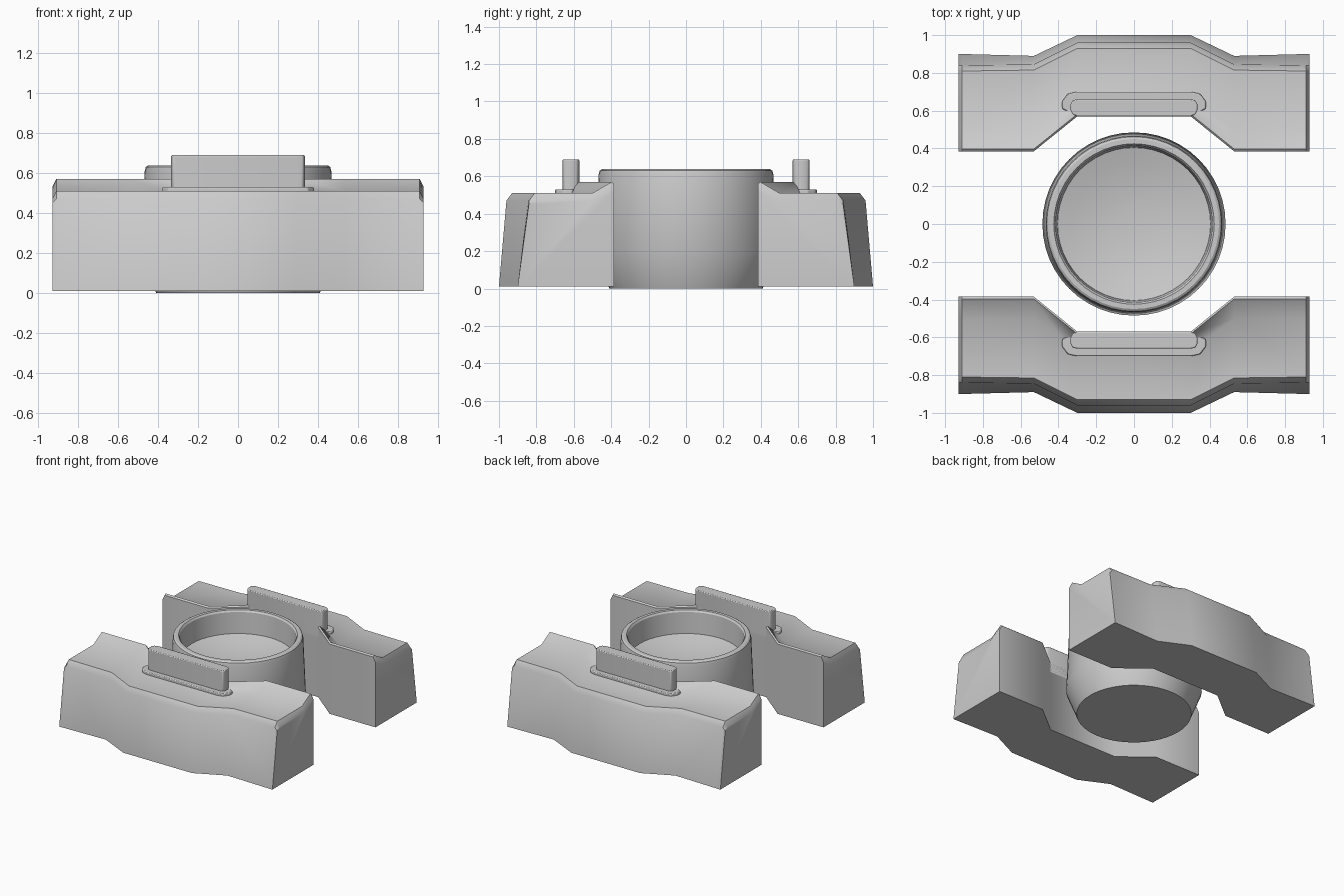
import bpy, bmesh, math

cube = bpy.data.objects.get("Cube")
if cube:
    bpy.data.objects.remove(cube, do_unlink=True)

grey = bpy.data.materials.new("plain grey")
grey.use_nodes = True
grey.diffuse_color = (0.6, 0.6, 0.6, 1)
grey.node_tree.nodes["Principled BSDF"].inputs["Base Color"].default_value = (0.6, 0.6, 0.6, 1)


def finish(name, bm, angle, bevel=0):
    """Turn a bmesh into a shaded, coloured object."""
    bmesh.ops.remove_doubles(bm, verts=bm.verts, dist=1e-5)
    bmesh.ops.recalc_face_normals(bm, faces=bm.faces)
    mesh = bpy.data.meshes.new(name)
    bm.to_mesh(mesh)
    bm.free()
    mesh.materials.append(grey)
    obj = bpy.data.objects.new(name, mesh)
    bpy.context.collection.objects.link(obj)
    if bevel:
        mod = obj.modifiers.new("soft edges", "BEVEL")
        mod.width = bevel
        mod.segments = 2
    bpy.ops.object.select_all(action="DESELECT")
    obj.select_set(True)
    bpy.context.view_layer.objects.active = obj
    bpy.ops.object.shade_smooth_by_angle(angle=math.radians(angle))
    return obj


def bridge(bm, rings, closed_loft=False):
    """Join successive closed rings of vertices with quads."""
    for a, b in zip(rings, rings[1:]):
        n = len(a)
        for i in range(n):
            j = (i + 1) % n
            bm.faces.new((a[i], a[j], b[j], b[i]))


def prism(name, outline, z0, z1, bevel):
    bm = bmesh.new()
    rings = [[bm.verts.new((x, y, z)) for x, y in outline] for z in (z0, z1)]
    bridge(bm, rings)
    for ring in rings:
        bm.faces.new(ring)
    return finish(name, bm, 35, bevel)


def side_block(name, s):
    """Waisted block lofted along x, with a raised sloping rim inside."""
    # x, foot x, inner y, foot y, outer y, top setback, drop at the end bevel
    half = [(0.93, 0.93, 0.385, 0.50, 0.90, 0.06, 0.04),
            (0.91, 0.91, 0.385, 0.50, 0.90, 0.06, 0.0),
            (0.53, 0.53, 0.385, 0.50, 0.89, 0.045, 0.0),
            (0.30, 0.38, 0.57, 0.61, 1.00, 0.04, 0.0)]
    stations = [(-1,) + h for h in half] + [(1,) + h for h in reversed(half)]
    bm = bmesh.new()
    rings = []
    for side, x, fx, yi, yf, yo, back, drop in stations:
        section = [(x, yi, 0.01), (x, yi, 0.56 - drop), (x, yi + 0.012, 0.57 - drop),
                   (fx, yf, 0.51 - drop), (x, yo - back - 0.03, 0.51 - drop),
                   (x, yo - back, 0.47 - drop / 2), (x, yo, 0.01)]
        rings.append([bm.verts.new((side * px, s * py, pz)) for px, py, pz in section])
    bridge(bm, rings)
    bm.faces.new(rings[0])
    bm.faces.new(rings[-1])
    finish(name, bm, 39.5)


def symmetric(points, s):
    """Mirror a half outline across x and place it on side s."""
    return [(x, s * y) for x, y in points] + [(-x, s * y) for x, y in reversed(points)]


for side, s in (("front", -1), ("back", 1)):
    side_block(side + "_block", s)
    # thin ledge around the upright bar
    prism(side + "_ledge", symmetric([(0.31, 0.575), (0.38, 0.61), (0.38, 0.65),
                                      (0.35, 0.69), (0.30, 0.70)], s), 0.48, 0.53, 0.006)
    # upright bar with rounded ends
    bar = [(0.30, 0.57), (0.325, 0.58), (0.335, 0.60),
           (0.335, 0.635), (0.325, 0.655), (0.30, 0.66)]
    prism(side + "_bar", symmetric(bar, s), 0.48, 0.69, 0.006)

# round cup with tapered foot, lip and shallow dished floor
profile = [(0.41, 0), (0.485, 0.19), (0.467, 0.61), (0.462, 0.63), (0.45, 0.638),
           (0.425, 0.638), (0.415, 0.625), (0.405, 0.46)]
dish = [(0.405 * t, 0.40 + 0.06 * t * t) for t in (0.8, 0.6, 0.4, 0.2)]
SIDES = 48
bm = bmesh.new()
rings = [[bm.verts.new((r * math.cos(math.tau * i / SIDES), r * math.sin(math.tau * i / SIDES), z))
          for i in range(SIDES)] for r, z in profile + dish]
bridge(bm, rings)
bm.faces.new(rings[0])
bm.faces.new(rings[-1])
finish("round_cup", bm, 30)
